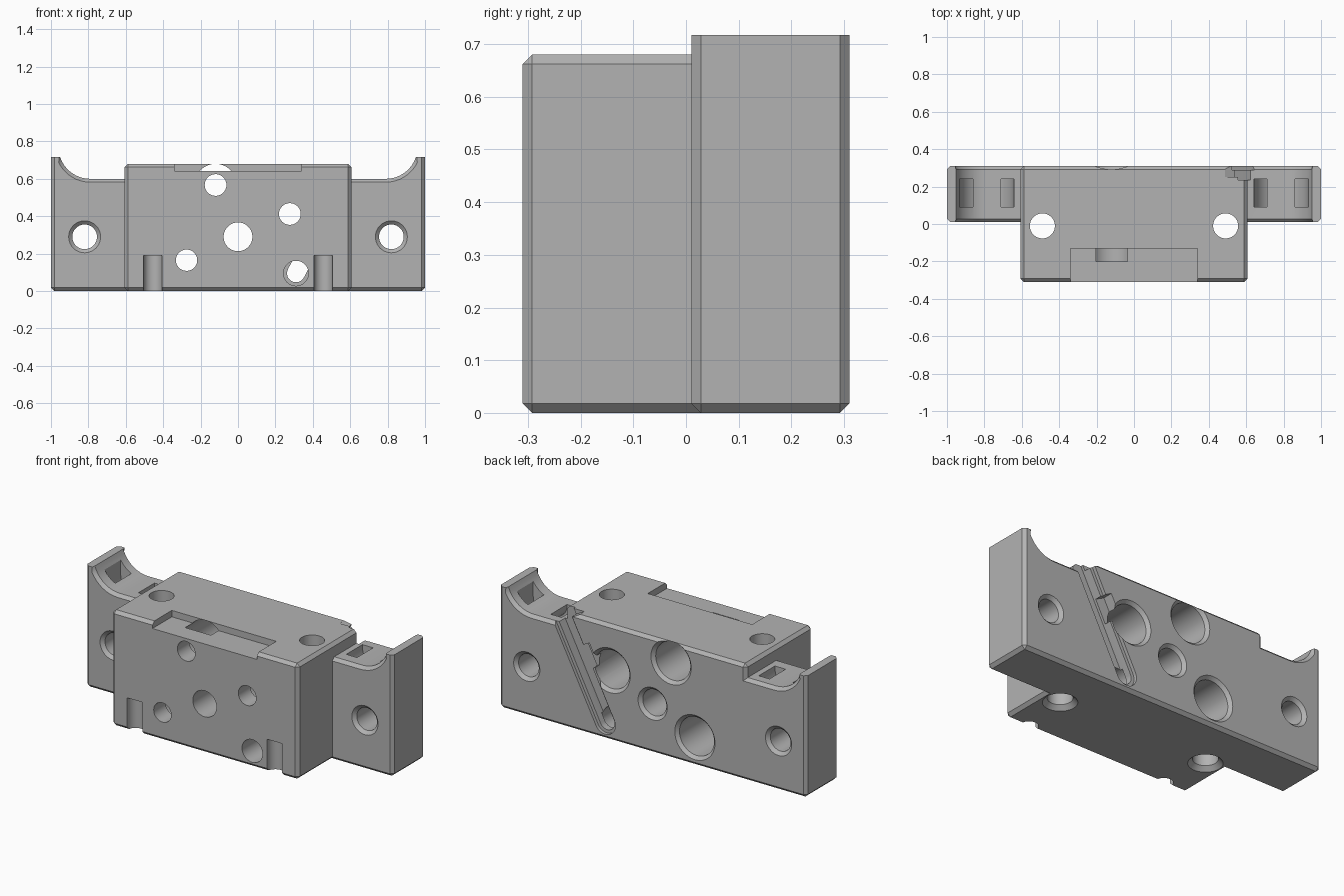
import bpy, bmesh
from math import sin, cos, pi, radians
from mathutils import Vector

cube = bpy.data.objects.get("Cube")
if cube:
    bpy.data.objects.remove(cube)

BACK, FRONT, CH = 0.31, -0.31, 0.018
TOP, BLOCK_X = 0.68, 0.607

grey = bpy.data.materials.new("plain_grey")
grey.use_nodes = True
grey.diffuse_color = (0.45, 0.45, 0.45, 1)
grey.node_tree.nodes["Principled BSDF"].inputs["Base Color"].default_value = (0.45, 0.45, 0.45, 1)


def finish(bm, name):
    bmesh.ops.recalc_face_normals(bm, faces=bm.faces)
    mesh = bpy.data.meshes.new(name)
    bm.to_mesh(mesh)
    bm.free()
    mesh.materials.append(grey)
    ob = bpy.data.objects.new(name, mesh)
    bpy.context.collection.objects.link(ob)
    return ob


def prism(name, outline, y0, y1, bevel=None):
    """Extrude an x-z outline along y; bevel is a rule choosing edges."""
    bm = bmesh.new()
    face = bm.faces.new([bm.verts.new((x, y0, z)) for x, z in outline])
    out = bmesh.ops.extrude_face_region(bm, geom=[face])["geom"]
    bmesh.ops.translate(bm, vec=(0, y1 - y0, 0),
                        verts=[v for v in out if isinstance(v, bmesh.types.BMVert)])
    bmesh.ops.recalc_face_normals(bm, faces=bm.faces)
    if bevel:
        bmesh.ops.bevel(bm, geom=[e for e in bm.edges if bevel(*[v.co for v in e.verts])],
                        offset=CH, segments=1, affect='EDGES', clamp_overlap=False)
    return finish(bm, name)


def box(name, x0, x1, y0, y1, z0, z1, bevel=None):
    return prism(name, [(x0, z0), (x1, z0), (x1, z1), (x0, z1)], y0, y1, bevel)


def bore(axis, u, v, steps, n=40):
    """Stepped round cutter; steps are (distance along axis, radius)."""
    bm = bmesh.new()
    rings = []
    for t, r in steps:
        ring = []
        for i in range(n):
            a, b = u + r * cos(2 * pi * i / n), v + r * sin(2 * pi * i / n)
            ring.append(bm.verts.new((a, t, b) if axis == "Y" else (a, b, t)))
        rings.append(ring)
    for lo, hi in zip(rings, rings[1:]):
        for i in range(n):
            j = (i + 1) % n
            bm.faces.new((lo[i], lo[j], hi[j], hi[i]))
    bm.faces.new(rings[0])
    bm.faces.new(rings[-1])
    return finish(bm, "hole_cutter")


def combine(target, other, operation='DIFFERENCE'):
    mod = target.modifiers.new("combine", 'BOOLEAN')
    mod.operation, mod.solver, mod.object = operation, 'EXACT', other
    bpy.context.view_layer.objects.active = target
    bpy.ops.object.modifier_apply(modifier=mod.name)
    bpy.data.objects.remove(other)


# Back plate outline with a concave saddle on each wing
arc = [(0.79 + 0.17 * sin(radians(a)), 0.77 - 0.17 * cos(radians(a))) for a in range(0, 73, 8)]
half = [(1.0, 0.0), (1.0, 0.717), (0.956, 0.717)] + arc[::-1] + [(BLOCK_X, 0.60), (BLOCK_X, TOP)]
outline = half + [(-x, z) for x, z in half[::-1]]


def plate_edges(a, b):
    if abs(a.y - b.y) < 1e-5:                      # front and back rims, not the horn tips
        return not (a.z > 0.71 and b.z > 0.71)
    return a.z < 0.01 or (a.z > TOP - 0.001 and abs(abs(a.x) - BLOCK_X) < 0.001)


def block_edges(a, b):
    return min(a.y, b.y) < 0 and not (abs(a.y - b.y) < 1e-5 and a.y > 0)


body = prism("valve_block_body", outline, 0.01, BACK, plate_edges)
block = box("centre_block", -BLOCK_X, BLOCK_X, FRONT, 0.15, 0, TOP, block_edges)
combine(body, block, 'UNION')

# Shallow tray in the top front edge
combine(body, box("tray_cutter", -0.34, 0.34, -0.4, -0.13, 0.642, 0.8))

# Stepped bores, wide at the back and narrow at the front
for x, z, r in [(-0.12, 0.567, 0.058), (0.277, 0.412, 0.058), (-0.275, 0.165, 0.057)]:
    combine(body, bore("Y", x, z, [(-0.4, r), (-0.2, r), (-0.2, 0.113),
                                   (BACK - CH, 0.113), (BACK + CH, 0.113 + 2 * CH)]))

# Centre bore and the bore at the foot of the slanted groove
combine(body, bore("Y", 0, 0.29, [(-0.4, 0.077), (BACK - CH, 0.077), (BACK + CH, 0.077 + 2 * CH)]))
combine(body, bore("Y", 0.31, 0.095, [(-0.4, 0.067), (0.25, 0.067)]))

for s in (-1, 1):
    # Wing screw holes, countersunk at both ends
    combine(body, bore("Y", s * 0.82, 0.29, [(0.01 - CH, 0.105), (0.01 + CH, 0.066),
                                             (BACK - CH, 0.066), (BACK + CH, 0.105)]))
    # Vertical holes, countersunk underneath
    combine(body, bore("Z", s * 0.49, -0.01, [(-0.025, 0.117), (0.025, 0.067), (0.8, 0.067)]))
    # Round notches at the lower front edge
    combine(body, bore("Z", s * 0.455, -0.302, [(-0.1, 0.05), (0.19, 0.05)]))
    # U-shaped strap tunnel under each saddle
    cx, cz = s * 0.787, 0.59
    angles = [radians(a) for a in range(180, 361, 12)]
    u = [(cx + 0.145 * cos(a), cz + 0.145 * sin(a)) for a in angles]
    u += [(cx + 0.145, 0.8), (cx + 0.075, 0.8)]
    u += [(cx + 0.075 * cos(a), cz + 0.075 * sin(a)) for a in angles[::-1]]
    u += [(cx - 0.075, 0.8), (cx - 0.145, 0.8)]
    combine(body, prism("strap_cutter", u, 0.09, 0.24))

# Slanted groove across the back
foot = Vector((0.31, 0.095))
along = Vector((0.456, 0.89)).normalized()
across = Vector((-along.y, along.x))


def groove(s, w):
    p = foot + along * s + across * w
    return (p.x, p.y)


def capsule(w):
    end = [groove(-w * sin(pi * i / 16), w * cos(pi * i / 16)) for i in range(17)]
    return end + [groove(0.85, -w), groove(0.85, w)]


combine(body, prism("groove_rim_cutter", capsule(0.067), BACK - 0.02, 0.4))
combine(body, prism("groove_cutter", capsule(0.048), 0.235, 0.4))

# Side notches opening off the groove
for s0, s1 in [(0.30, 0.44), (0.60, 0.66)]:
    notch = [groove(s0, 0), groove(s1, 0), groove(s1, 0.11), groove(s0, 0.11)]
    combine(body, prism("notch_cutter", notch, 0.25, 0.4))

# Smooth bores, sharp chamfers
bpy.ops.object.select_all(action='DESELECT')
body.select_set(True)
bpy.context.view_layer.objects.active = body
bpy.ops.object.shade_smooth_by_angle(angle=radians(25))
